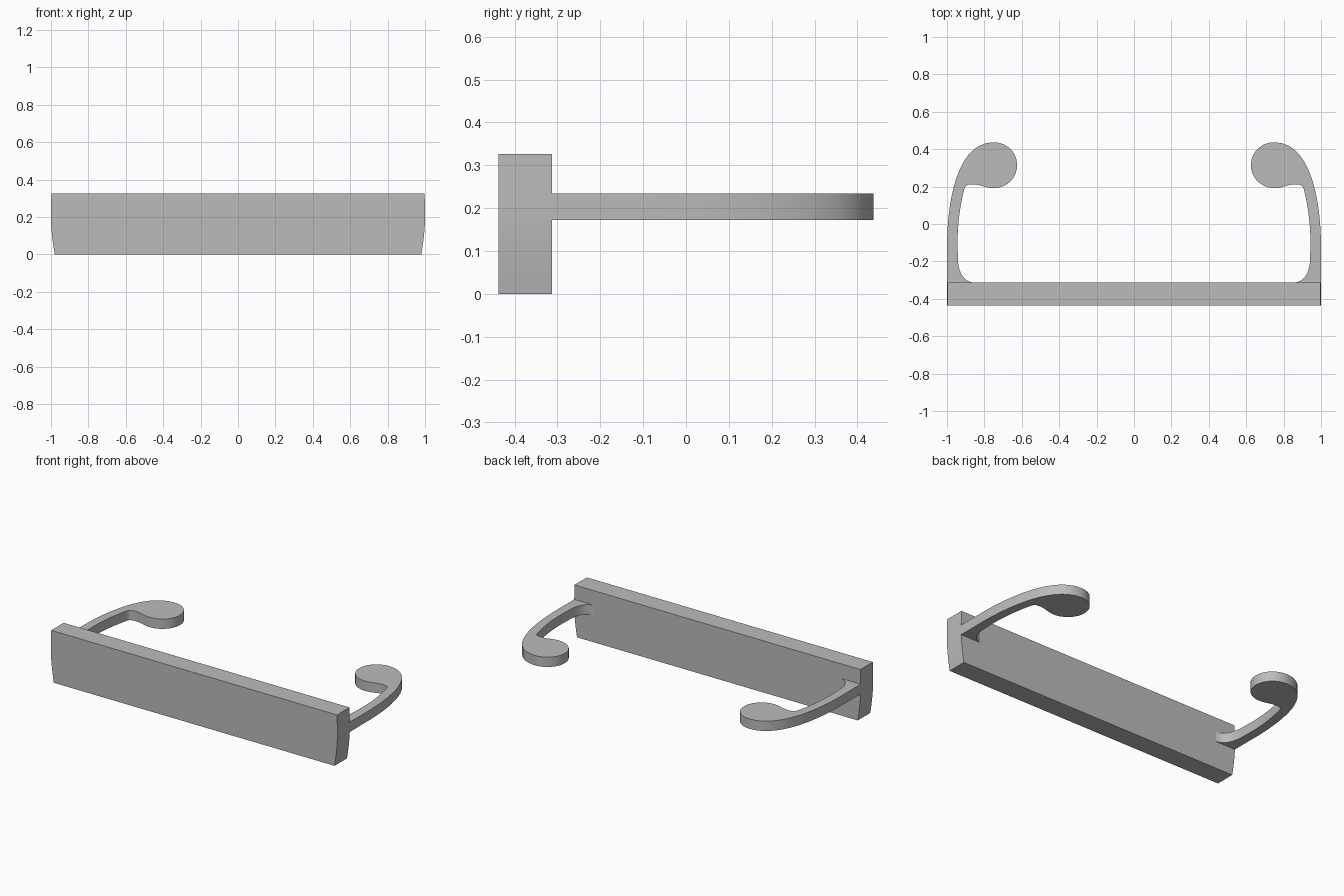
import bpy
import bmesh
from mathutils import Vector
from mathutils.geometry import interpolate_bezier

cube = bpy.data.objects.get("Cube")
if cube:
    bpy.data.objects.remove(cube, do_unlink=True)

GREY = (0.5, 0.5, 0.5, 1)
grey = bpy.data.materials.new("plain grey")
grey.use_nodes = True
grey.diffuse_color = GREY
grey.node_tree.nodes["Principled BSDF"].inputs["Base Color"].default_value = GREY


def bezier_path(start, segments, steps=14):
    """Chain of cubic segments, each given as (handle, handle, end)."""
    points = [Vector((*start, 0))]
    for segment in segments:
        a, b, end = (Vector((*p, 0)) for p in segment)
        points += interpolate_bezier(points[-1], a, b, end, steps)[1:]
    return points


def extrude_outline(name, points, to_3d, low, high):
    """Solid made by sweeping a flat outline between two levels."""
    bm = bmesh.new()
    face = bm.faces.new([bm.verts.new(to_3d(p.x, p.y, low)) for p in points])
    swept = bmesh.ops.extrude_face_region(bm, geom=[face])["geom"]
    shift = to_3d(0, 0, high) - to_3d(0, 0, low)
    bmesh.ops.translate(bm, vec=shift, verts=[v for v in swept if isinstance(v, bmesh.types.BMVert)])
    bmesh.ops.recalc_face_normals(bm, faces=bm.faces)
    mesh = bpy.data.meshes.new(name)
    bm.to_mesh(mesh)
    bm.free()
    mesh.materials.append(grey)
    obj = bpy.data.objects.new(name, mesh)
    bpy.context.collection.objects.link(obj)
    bpy.ops.object.select_all(action="DESELECT")
    obj.select_set(True)
    bpy.context.view_layer.objects.active = obj
    bpy.ops.object.shade_smooth_by_angle(angle=0.6)
    return obj


# Front bar: ends curve in slightly towards the bottom
BACK = -0.313
edge = bezier_path((0.98, 0), [((0.99, 0.06), (1, 0.13), (1, 0.2))], 10)
edge.append(Vector((0.998, 0.326, 0)))
bar_outline = edge + [Vector((-p.x, p.y, 0)) for p in reversed(edge)]
extrude_outline("front_bar", bar_outline, lambda u, v, w: Vector((u, w, v)), -0.437, BACK)

# Hooked arms: slim curved strip, round pad at the tip, flared root
arm = bezier_path((1, BACK), [
    ((1, -0.25), (1, -0.17), (1, -0.1)),
    ((0.995, 0.16), (0.935, 0.437), (0.75, 0.437)),
    ((0.681, 0.437), (0.625, 0.384), (0.625, 0.315)),
    ((0.625, 0.246), (0.681, 0.192), (0.75, 0.192)),
    ((0.8, 0.192), (0.82, 0.214), (0.87, 0.212)),
    ((0.9, 0.211), (0.905, 0.2), (0.912, 0.17)),
    ((0.93, 0.09), (0.949, -0.02), (0.942, -0.16)),
    ((0.941, -0.19), (0.942, -0.21), (0.935, -0.235)),
    ((0.925, -0.28), (0.9, -0.305), (0.863, BACK)),
])
for name, side in (("left_arm", 1), ("right_arm", -1)):
    extrude_outline(name, arm, lambda u, v, w: Vector((side * u, v, w)), 0.172, 0.234)
